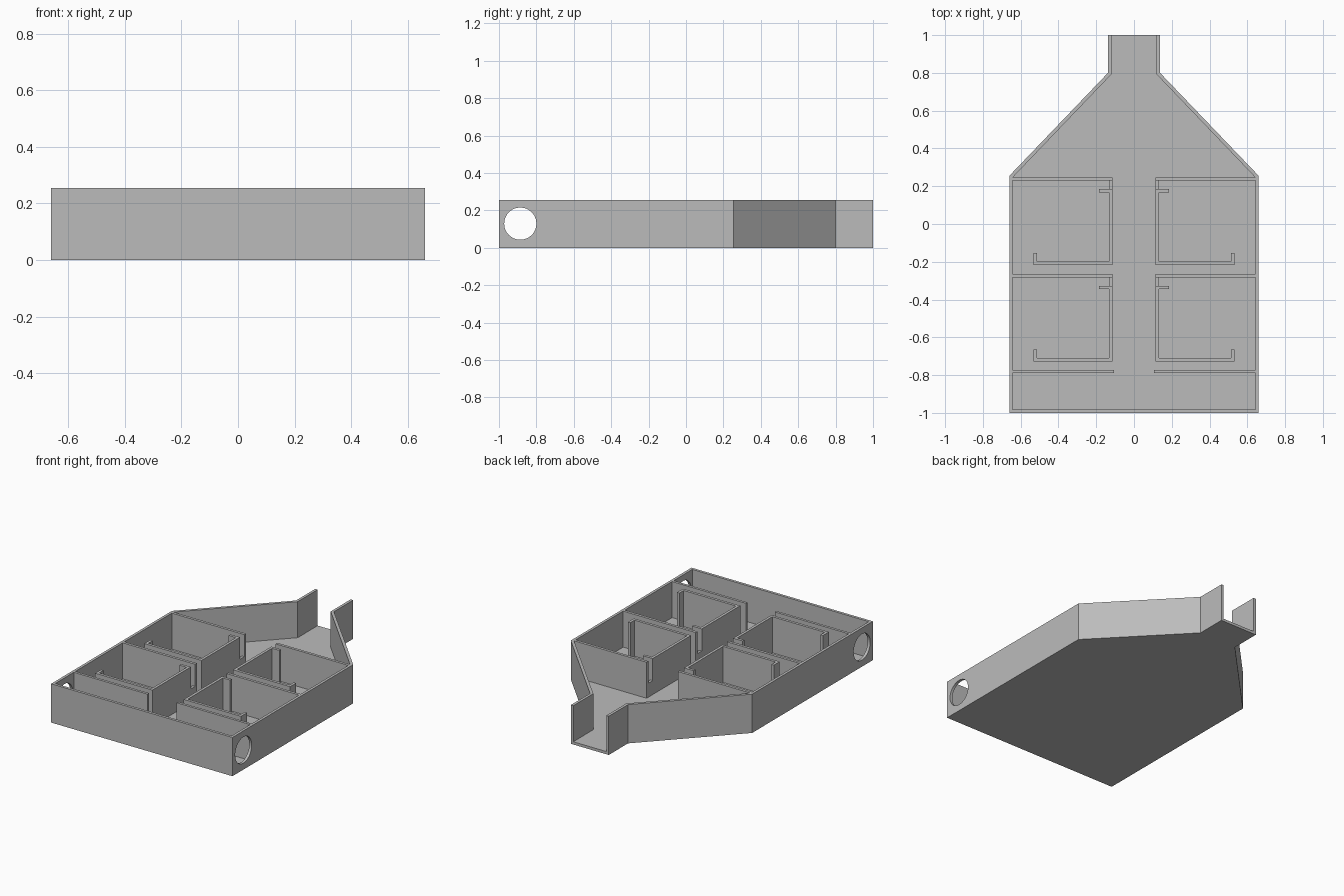
import bpy, bmesh
from math import pi

cube = bpy.data.objects.get("Cube")
if cube:
    bpy.data.objects.remove(cube, do_unlink=True)

grey = bpy.data.materials.new("plain grey")
grey.use_nodes = True
grey.diffuse_color = (0.5, 0.5, 0.5, 1)
grey.node_tree.nodes["Principled BSDF"].inputs["Base Color"].default_value = (0.5, 0.5, 0.5, 1)

TOP, FLOOR, SILL, T = 0.255, 0.018, 0.11, 0.018


def prism(name, outline, z0, z1):
    """Extrude a plan outline between two heights."""
    bm = bmesh.new()
    face = bm.faces.new([bm.verts.new((x, y, z0)) for x, y in outline])
    up = bmesh.ops.extrude_face_region(bm, geom=[face])["geom"]
    bmesh.ops.translate(bm, vec=(0, 0, z1 - z0),
                        verts=[v for v in up if isinstance(v, bmesh.types.BMVert)])
    bmesh.ops.recalc_face_normals(bm, faces=bm.faces)
    mesh = bpy.data.meshes.new(name)
    bm.to_mesh(mesh)
    bm.free()
    mesh.materials.append(grey)
    obj = bpy.data.objects.new(name, mesh)
    bpy.context.collection.objects.link(obj)
    return obj


def both_sides(name, outline, z0=FLOOR, z1=TOP):
    """Make a part on the left and its mirror on the right."""
    return [prism(f"{side}_{name}", [(s * x, y) for x, y in outline], z0, z1)
            for side, s in (("left", 1), ("right", -1))]


def rect(x0, x1, y0, y1):
    return [(x0, y0), (x1, y0), (x1, y1), (x0, y1)]


# Floor plate with funnel and spout
half = [(0.66, -1), (0.66, 0.255), (0.138, 0.8), (0.138, 1)]
prism("floor", half + [(-x, y) for x, y in reversed(half)], 0, FLOOR)

# Outer walls
prism("front_wall", rect(-0.66 + T, 0.66 - T, -1, -1 + T), FLOOR, TOP)
side_walls = both_sides("side_wall", rect(0.66 - T, 0.66, -1, 0.247))
both_sides("funnel_wall", [(0.66, 0.247), (0.66, 0.255), (0.138, 0.8), (0.138, 1),
                           (0.12, 1), (0.12, 0.792), (0.642, 0.247)])

# Round side ports, cut through both side walls
bpy.ops.mesh.primitive_cylinder_add(vertices=48, radius=0.086, depth=2,
                                    location=(0, -0.886, 0.129), rotation=(0, pi / 2, 0))
cutter = bpy.context.object
cutter.name = "port_cutter"
cutter.hide_render = True
cutter.hide_viewport = True
cutter.data.materials.append(grey)
for wall in side_walls:
    cut = wall.modifiers.new("port", "BOOLEAN")
    cut.operation, cut.object, cut.solver = "DIFFERENCE", cutter, "EXACT"

# Front chamber partition
both_sides("front_partition", rect(0.105, 0.642, -0.79, -0.773))

# Two chambers on each side of the central channel
for label, y in (("rear", 0.247), ("middle", -0.264)):
    both_sides(label + "_partition", rect(0.114, 0.642, y - T, y))
    both_sides(label + "_sill", rect(0.114, 0.132, y - 0.063, y - T), FLOOR, SILL)
    # Hooked wall: short tab, channel side, baffle and upturned end
    b = y - 0.463
    both_sides(label + "_baffle", [
        (0.114, y - 0.063), (0.184, y - 0.063), (0.184, y - 0.081), (0.132, y - 0.081),
        (0.132, b + T), (0.513, b + T), (0.513, b + 0.062), (0.531, b + 0.062),
        (0.531, b), (0.114, b)])
